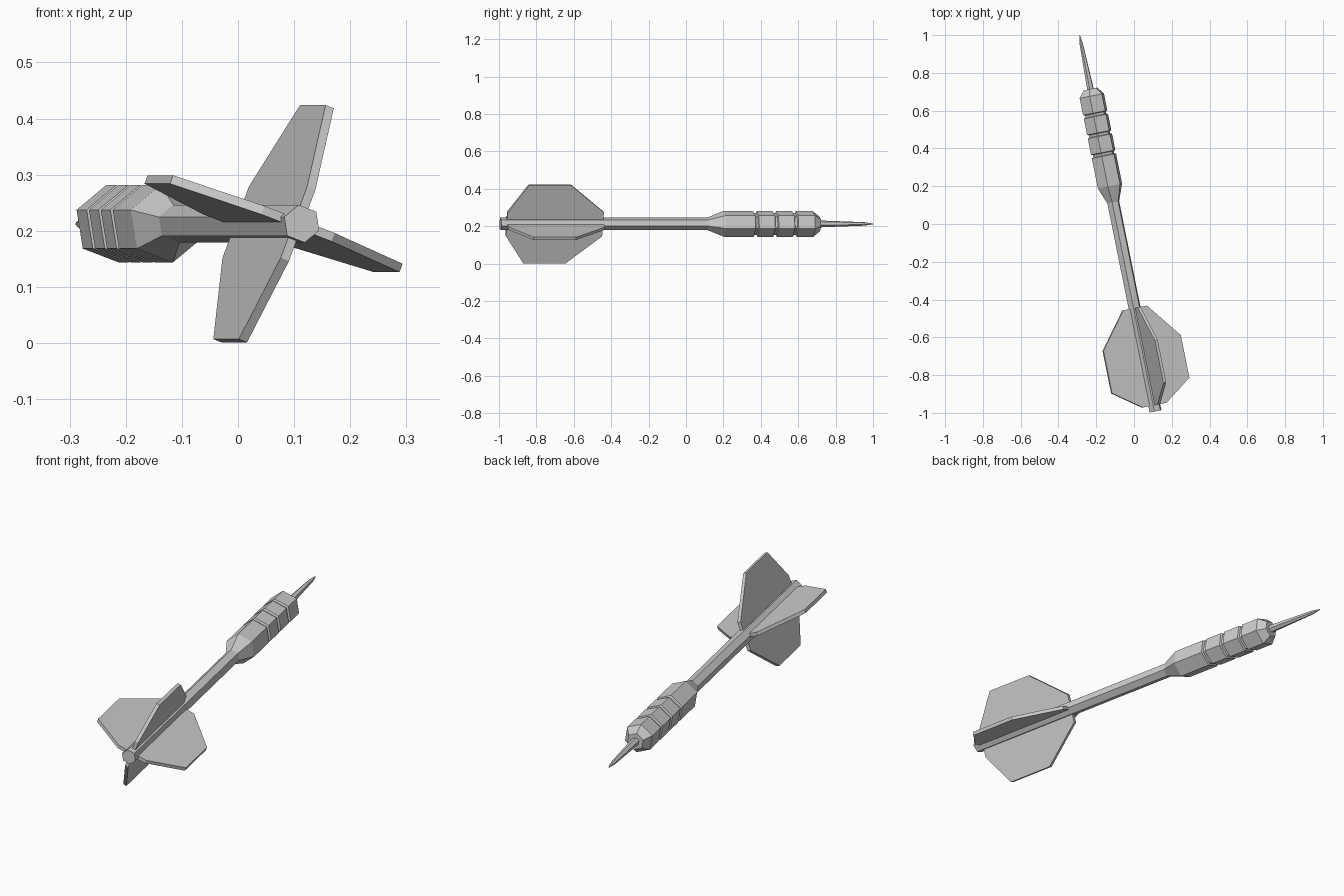
import bpy, bmesh
from math import cos, sin, pi, radians
from mathutils import Matrix

if "Cube" in bpy.data.objects:
    bpy.data.objects.remove(bpy.data.objects["Cube"])

ROLL = radians(-20.7)
# Dart axis: local +Y is the tip, turned in plan and lifted onto the ground
PLACE = Matrix.Translation((-0.087, 0.002, 0.2125)) @ Matrix.Rotation(radians(11.41), 4, 'Z')


def finish(name, bm):
    bmesh.ops.recalc_face_normals(bm, faces=bm.faces)
    mesh = bpy.data.meshes.new(name)
    bm.to_mesh(mesh)
    bm.free()
    obj = bpy.data.objects.new(name, mesh)
    bpy.context.collection.objects.link(obj)
    obj.matrix_world = PLACE
    return obj


def lathe(name, profile, sides=6):
    """Capped six-sided body from (position along axis, radius) pairs."""
    bm = bmesh.new()
    rings = []
    for y, r in profile:
        angles = [ROLL + 2 * pi * i / sides for i in range(sides)]
        rings.append([bm.verts.new((r * cos(a), y, r * sin(a))) for a in angles])
    for a, b in zip(rings, rings[1:]):
        for i in range(sides):
            j = (i + 1) % sides
            bm.faces.new((a[i], a[j], b[j], b[i]))
    bm.faces.new(rings[0])
    bm.faces.new(rings[-1])
    return finish(name, bm)


def flight(name, angle, outline, thickness):
    """Flat fin plate from (position along axis, radius) outline."""
    bm = bmesh.new()
    face = bm.faces.new([bm.verts.new((r, y, -thickness / 2)) for y, r in outline])
    ext = bmesh.ops.extrude_face_region(bm, geom=[face])
    new = [v for v in ext['geom'] if isinstance(v, bmesh.types.BMVert)]
    bmesh.ops.translate(bm, verts=new, vec=(0, 0, thickness))
    bmesh.ops.rotate(bm, verts=bm.verts, matrix=Matrix.Rotation(-angle, 3, 'Y'))
    return finish(name, bm)


# Shaft
lathe("shaft", [(-1.014, 0.034), (0.13, 0.034)])

# Grip barrel with three grooves
barrel = [(0.115, 0.034), (0.203, 0.07)]
for start in (0.365, 0.472, 0.579):
    barrel += [(start, 0.07), (start + 0.004, 0.06), (start + 0.016, 0.06), (start + 0.02, 0.07)]
barrel += [(0.69, 0.07), (0.727, 0.04)]
lathe("barrel", barrel)

# Needle point
lathe("point", [(0.715, 0.019), (0.97, 0.0095), (1.017, 0.002)])

# Four flights
outline = [(-0.456, 0.02), (-0.456, 0.068), (-0.645, 0.223),
           (-0.875, 0.223), (-0.981, 0.068), (-0.981, 0.02)]
for k in range(4):
    flight(f"flight_{k + 1}", ROLL + k * pi / 2, outline, 0.016)
